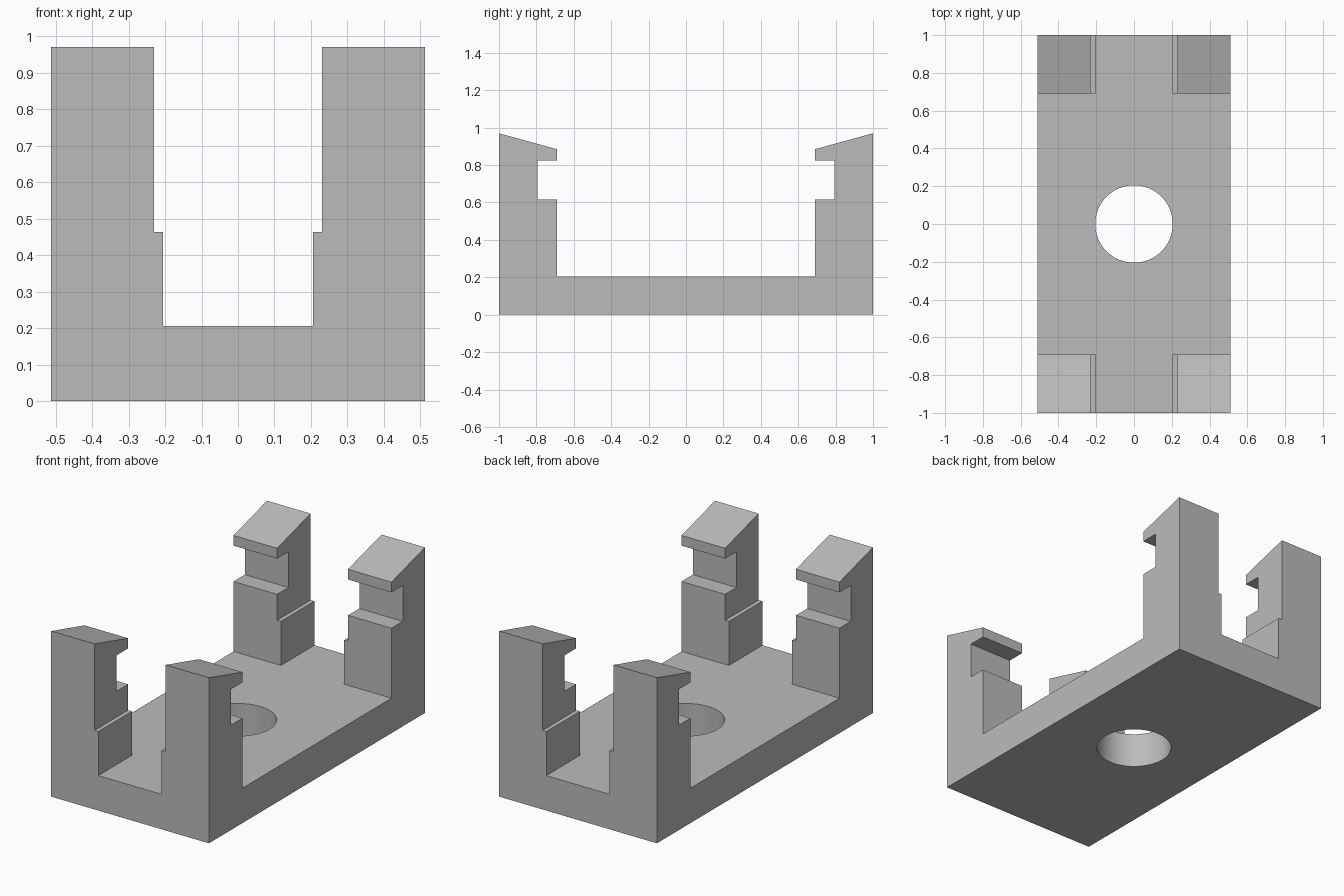
import bpy
import bmesh
from mathutils import Vector

default = bpy.data.objects.get("Cube")
if default:
    bpy.data.objects.remove(default, do_unlink=True)

grey = bpy.data.materials.new("plain grey")
grey.use_nodes = True
colour = (0.5, 0.5, 0.5, 1)
grey.diffuse_color = colour
grey.node_tree.nodes["Principled BSDF"].inputs["Base Color"].default_value = colour


def extrude_profile(name, half_profile, along, half_length):
    """Mirror a half profile (u, z) and extrude it along 'x' or 'y'."""
    outline = half_profile + [(-u, z) for u, z in reversed(half_profile)]
    bm = bmesh.new()

    def place(u, z, d):
        return (d, u, z) if along == "x" else (u, d, z)

    face = bm.faces.new([bm.verts.new(place(u, z, -half_length)) for u, z in outline])
    new = bmesh.ops.extrude_face_region(bm, geom=[face])["geom"]
    shift = Vector(place(0, 0, 2 * half_length))
    bmesh.ops.translate(bm, vec=shift, verts=[v for v in new if isinstance(v, bmesh.types.BMVert)])
    bmesh.ops.recalc_face_normals(bm, faces=bm.faces)
    mesh = bpy.data.meshes.new(name)
    bm.to_mesh(mesh)
    bm.free()
    mesh.materials.append(grey)
    obj = bpy.data.objects.new(name, mesh)
    bpy.context.collection.objects.link(obj)
    return obj


def carve(target, tool, operation):
    """Apply a boolean, then discard the tool."""
    tool.hide_render = True
    mod = target.modifiers.new(operation, "BOOLEAN")
    mod.object = tool
    mod.operation = operation
    mod.solver = "EXACT"
    bpy.context.view_layer.objects.active = target
    bpy.ops.object.modifier_apply(modifier=mod.name)
    bpy.data.objects.remove(tool, do_unlink=True)


# Side outline: base, post, clip notch and sloped hook
floor = 0.205
hook_side = [(1, 0), (1, 0.97), (0.69, 0.885), (0.69, 0.825),
             (0.795, 0.825), (0.795, 0.615), (0.69, 0.615), (0.69, floor)]
bracket = extrude_profile("clip_bracket", hook_side, "x", 0.7)

# Front outline: full width, stepped slot between the posts
slot_front = [(0.512, 0), (0.512, 1.1), (0.23, 1.1), (0.23, 0.463),
              (0.205, 0.463), (0.205, floor)]
carve(bracket, extrude_profile("slot_cutter", slot_front, "y", 1.2), "INTERSECT")

# Round hole through the base
bpy.ops.mesh.primitive_cylinder_add(vertices=64, radius=0.205, depth=1)
hole = bpy.context.object
hole.name = "hole_cutter"
hole.data.materials.append(grey)
carve(bracket, hole, "DIFFERENCE")

# Smooth the hole wall only
bpy.ops.object.select_all(action="DESELECT")
bracket.select_set(True)
bpy.context.view_layer.objects.active = bracket
bpy.ops.object.shade_smooth_by_angle(angle=0.2)
